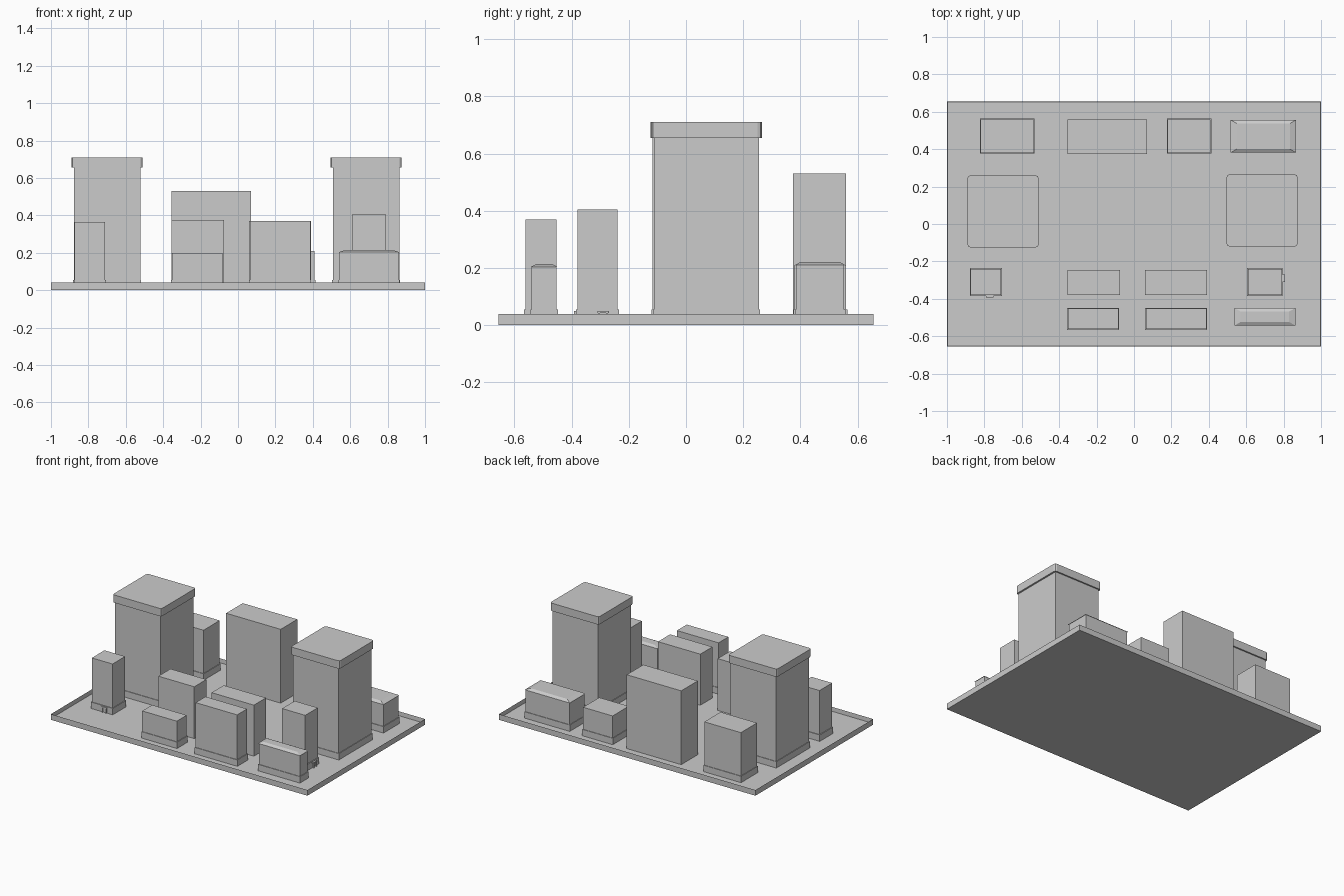
import bpy
import bmesh

cube = bpy.data.objects.get("Cube")
if cube:
    bpy.data.objects.remove(cube, do_unlink=True)

grey = bpy.data.materials.new("plain_grey")
grey.use_nodes = True
grey.diffuse_color = (0.6, 0.6, 0.6, 1)
grey.node_tree.nodes["Principled BSDF"].inputs["Base Color"].default_value = (0.6, 0.6, 0.6, 1)

FLOOR = 0.01
PLINTH_TOP = 0.055


def finish(name, bm):
    bmesh.ops.recalc_face_normals(bm, faces=bm.faces)
    mesh = bpy.data.meshes.new(name)
    bm.to_mesh(mesh)
    bm.free()
    mesh.materials.append(grey)
    obj = bpy.data.objects.new(name, mesh)
    bpy.context.collection.objects.link(obj)
    return obj


def add_box(bm, x0, x1, y0, y1, z0, z1):
    verts = bmesh.ops.create_cube(bm, size=1)["verts"]
    for v in verts:
        v.co.x = x1 if v.co.x > 0 else x0
        v.co.y = y1 if v.co.y > 0 else y0
        v.co.z = z1 if v.co.z > 0 else z0
    return verts


def top_face(verts):
    return max({f for v in verts for f in v.link_faces},
               key=lambda f: f.calc_center_median().z)


def building(name, x0, x1, y0, y1, top, plinth=0.0):
    bm = bmesh.new()
    add_box(bm, x0, x1, y0, y1, FLOOR, top)
    if plinth:
        add_box(bm, x0 - plinth, x1 + plinth, y0 - plinth, y1 + plinth, FLOOR, PLINTH_TOP)
    return finish(name, bm)


# Tray base with a sunken floor and a thin rim
bm = bmesh.new()
slab = add_box(bm, -1, 1, -0.655, 0.655, 0, 0.04)
floor = top_face(slab)
bmesh.ops.inset_individual(bm, faces=[floor], thickness=0.003)
for v in floor.verts:
    v.co.z = FLOOR
finish("base_tray", bm)

# Two corner towers with an overhanging parapet cap
for side, cx, cy in (("right", -0.695, 0.07), ("left", 0.69, 0.075)):
    building(side + "_tower", cx - 0.183, cx + 0.173, cy - 0.187, cy + 0.18, 0.66, 0.004)
    bm = bmesh.new()
    add_box(bm, cx - 0.195, cx + 0.185, cy - 0.195, cy + 0.19, 0.655, 0.71)
    uprights = [e for e in bm.edges if abs(e.verts[0].co.z - e.verts[1].co.z) > 0.01]
    bmesh.ops.bevel(bm, geom=uprights, offset=0.015, segments=2, affect="EDGES", profile=0.5)
    finish(side + "_tower_cap", bm)

# Plain blocks, the last value being the plinth overhang
building("back_right_block", -0.82, -0.535, 0.38, 0.56, 0.36, 0.004)
building("back_centre_block", -0.355, 0.07, 0.375, 0.56, 0.53)
building("back_left_low_block", 0.18, 0.41, 0.38, 0.56, 0.21, 0.004)
building("middle_right_block", -0.355, -0.075, -0.38, -0.245, 0.375)
building("middle_left_block", 0.06, 0.39, -0.38, -0.245, 0.37)
building("front_right_low_block", -0.353, -0.083, -0.562, -0.452, 0.20, 0.004)
building("front_left_block", 0.063, 0.387, -0.562, -0.452, 0.37, 0.004)

# Low halls with a shallow sloping roof
for name, x0, x1, y0, y1, eave, ridge in (
        ("back_hall", 0.52, 0.863, 0.385, 0.553, 0.21, 0.222),
        ("front_hall", 0.54, 0.86, -0.54, -0.452, 0.203, 0.214)):
    building(name, x0, x1, y0, y1, eave, 0.004)
    bm = bmesh.new()
    roof = top_face(add_box(bm, x0 - 0.004, x1 + 0.004, y0 - 0.004, y1 + 0.004, eave, ridge))
    for v in roof.verts:
        v.co.x += 0.034 if v.co.x < (x0 + x1) / 2 else -0.034
        v.co.y += 0.02 if v.co.y < (y0 + y1) / 2 else -0.02
    finish(name + "_roof", bm)

# Slim blocks with a small porch on posts
building("slim_right_block", -0.873, -0.712, -0.38, -0.24, 0.365, 0.005)
building("slim_left_block", 0.61, 0.79, -0.38, -0.24, 0.405, 0.005)
bm = bmesh.new()
add_box(bm, -0.79, -0.75, -0.392, -0.38, 0.042, 0.05)
for x in (-0.787, -0.759):
    add_box(bm, x, x + 0.006, -0.392, -0.385, FLOOR, 0.042)
finish("slim_right_porch", bm)
bm = bmesh.new()
add_box(bm, 0.79, 0.807, -0.31, -0.27, 0.042, 0.05)
for y in (-0.307, -0.279):
    add_box(bm, 0.8, 0.807, y, y + 0.006, FLOOR, 0.042)
finish("slim_left_porch", bm)
